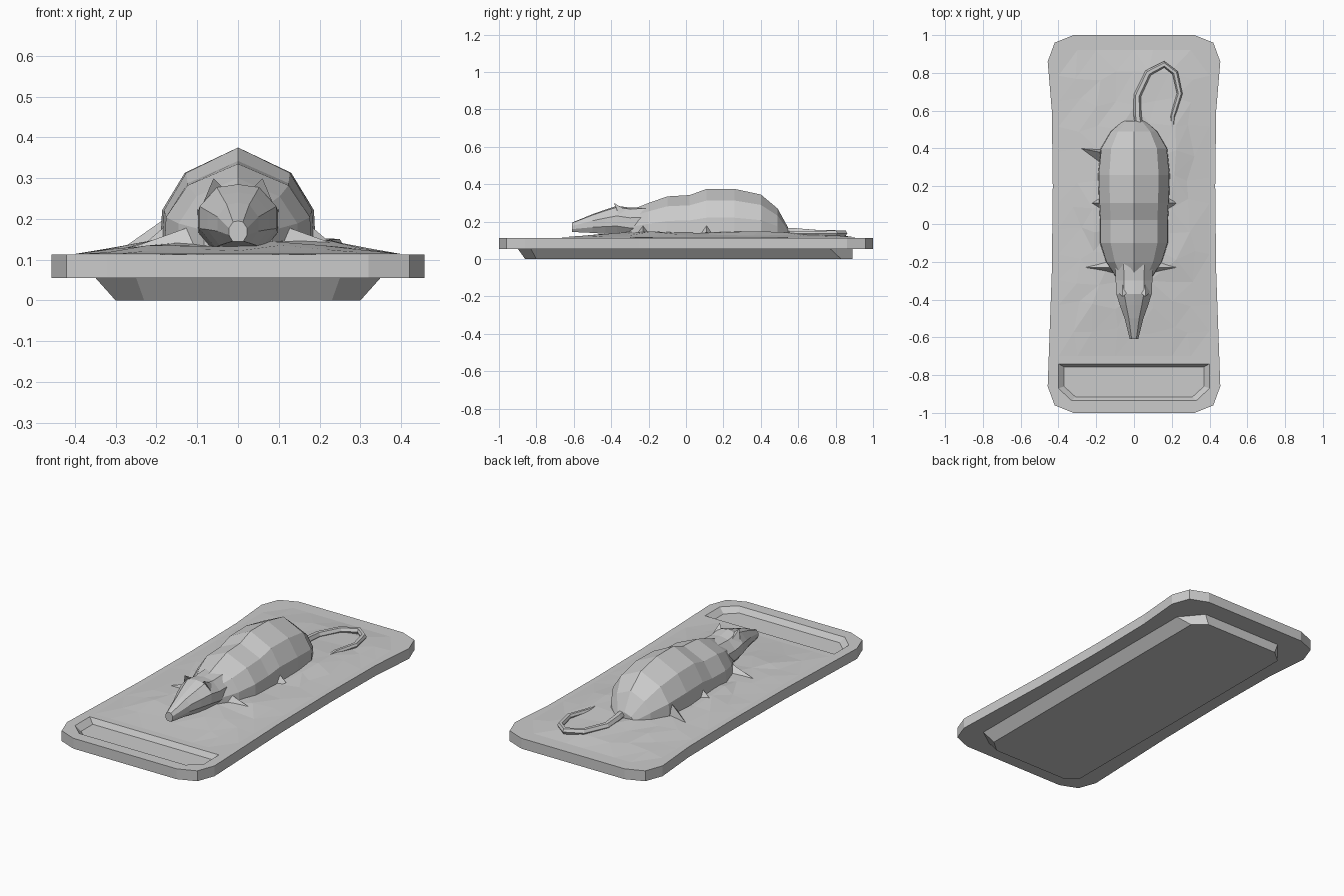
import bpy, bmesh, math, random
from mathutils import Vector

random.seed(4)
cube = bpy.data.objects.get("Cube")
if cube:
    bpy.data.objects.remove(cube, do_unlink=True)

grey = bpy.data.materials.new("light_grey")
grey.use_nodes = True
grey.diffuse_color = (0.6, 0.6, 0.6, 1)
grey.node_tree.nodes["Principled BSDF"].inputs["Base Color"].default_value = (0.6, 0.6, 0.6, 1)


def finish(name, bm):
    bmesh.ops.recalc_face_normals(bm, faces=bm.faces)
    mesh = bpy.data.meshes.new(name)
    bm.to_mesh(mesh)
    bm.free()
    mesh.materials.append(grey)
    obj = bpy.data.objects.new(name, mesh)
    bpy.context.collection.objects.link(obj)
    return obj


def ring(bm, half, z):
    """Closed loop from its +x half, mirrored to -x."""
    pts = list(half) + [(-x, y) for x, y in reversed(half)]
    return [bm.verts.new((x, y, z)) for x, y in pts]


def bridge(bm, a, b, closed=True):
    n = len(a)
    for i in range(n if closed else n - 1):
        j = (i + 1) % n
        bm.faces.new((a[i], a[j], b[j], b[i]))


def loft(name, sections, closed=True):
    bm = bmesh.new()
    rings = [[bm.verts.new(p) for p in s] for s in sections]
    for a, b in zip(rings, rings[1:]):
        bridge(bm, a, b, closed)
    bm.faces.new(rings[0])
    bm.faces.new(rings[-1])
    return finish(name, bm)


def lerp_table(table, y):
    for a, b in zip(table, table[1:]):
        if a[0] <= y <= b[0]:
            t = (y - a[0]) / (b[0] - a[0])
            return [p + (q - p) * t for p, q in zip(a, b)]
    return table[0] if y < table[0][0] else table[-1]


# Tray slab with a sunken slot near the front
TOP = 0.113
outline = [(0.32, -1), (0.42, -0.96), (0.457, -0.86), (0.435, -0.25), (0.43, 0.2),
           (0.435, 0.6), (0.457, 0.86), (0.42, 0.96), (0.32, 1)]
slot_rim = [(0.33, -0.935), (0.4, -0.87), (0.4, -0.74)]
slot_floor = [(0.31, -0.915), (0.37, -0.86), (0.37, -0.757)]
bm = bmesh.new()
low, high = ring(bm, outline, 0.055), ring(bm, outline, TOP)
rim, floor = ring(bm, slot_rim, TOP), ring(bm, slot_floor, 0.085)
bridge(bm, low, high)
bridge(bm, rim, floor)
bm.faces.new(low)
bm.faces.new(floor)
edges = [bm.edges.get((r[i - 1], r[i])) for r in (high, rim) for i in range(len(r))]
bmesh.ops.triangle_fill(bm, edges=edges, use_beauty=True)
finish("tray", bm)

# Tapered foot under the tray
bm = bmesh.new()
a = ring(bm, [(0.23, -0.86), (0.3, -0.8), (0.3, 0.83), (0.23, 0.89)], 0)
b = ring(bm, [(0.25, -0.9), (0.35, -0.83), (0.35, 0.77), (0.25, 0.89)], 0.056)
bridge(bm, a, b)
bm.faces.new(a)
bm.faces.new(b)
finish("tray_foot", bm)

# Body: y, half width, top height
body = [(-0.3, 0.085, 0.26), (-0.2, 0.15, 0.3), (-0.1, 0.182, 0.335), (0.02, 0.182, 0.342),
        (0.11, 0.187, 0.375), (0.26, 0.192, 0.375), (0.4, 0.178, 0.345),
        (0.49, 0.125, 0.27), (0.545, 0.06, 0.17)]
arch = [(0, 1), (0.68, 0.77), (0.97, 0.43), (1, 0.0)]
arch = arch + [(-u, v) for u, v in reversed(arch[1:])]
BASE = 0.105
loft("body", [[(w * u, y, BASE + (t - BASE) * v) for u, v in arch] for y, w, t in body])

# Head: y, half width, bottom, top
head = [(-0.61, 0.022, 0.145, 0.195), (-0.5, 0.05, 0.14, 0.24), (-0.43, 0.075, 0.135, 0.265),
        (-0.37, 0.094, 0.13, 0.285), (-0.3, 0.097, 0.12, 0.275), (-0.2, 0.1, 0.12, 0.28)]
octagon = [(0.6, 0), (1, 0.3), (1, 0.65), (0.55, 0.95), (0, 1)]
octagon = octagon + [(-u, v) for u, v in reversed(octagon[:-1])]
loft("head", [[(w * u, y, lo + (hi - lo) * v) for u, v in octagon] for y, w, lo, hi in head])


def spike(name, base, tip):
    bm = bmesh.new()
    verts = [bm.verts.new(p) for p in base]
    top = bm.verts.new(tip)
    bm.faces.new(verts)
    for i in range(len(verts)):
        bm.faces.new((verts[i - 1], verts[i], top))
    finish(name, bm)


# Ears and paws on both sides
for side, s in (("left", 1), ("right", -1)):
    spike(side + "_ear", [(s * 0.03, -0.36, 0.27), (s * 0.085, -0.36, 0.24), (s * 0.06, -0.3, 0.25)],
          (s * 0.06, -0.385, 0.3))
    spike(side + "_mid_paw", [(s * 0.17, 0.06, 0.12), (s * 0.17, 0.16, 0.12), (s * 0.17, 0.11, 0.19)],
          (s * 0.222, 0.11, 0.145))
    spike(side + "_front_paw", [(s * 0.1, -0.28, 0.11), (s * 0.14, -0.17, 0.11), (s * 0.12, -0.23, 0.18)],
          (s * 0.26, -0.23, 0.13))
spike("hind_foot", [(-0.17, 0.29, 0.11), (-0.17, 0.4, 0.11), (-0.18, 0.38, 0.2)], (-0.28, 0.4, 0.13))

# Tail swept along a hooked path
path = [Vector(p) for p in [(0.03, 0.5, 0.15), (0.018, 0.58, 0.148), (0.018, 0.68, 0.14), (0.075, 0.8, 0.138),
                            (0.16, 0.845, 0.138), (0.218, 0.8, 0.138), (0.242, 0.69, 0.138),
                            (0.205, 0.57, 0.135), (0.2, 0.46, 0.13)]]
sections = []
for i, p in enumerate(path):
    d = path[min(i + 1, len(path) - 1)] - path[max(i - 1, 0)]
    side = Vector((-d.y, d.x, 0)).normalized()
    r = 0.022 - 0.0012 * i
    sections.append([p + side * (r * math.cos(k)) + Vector((0, 0, r * math.sin(k)))
                     for k in [math.tau * j / 6 for j in range(6)]])
loft("tail", sections)

# Crumpled bedding: a coarse faceted mound that peaks around the animal
mound = [(-0.7, 0.0, 0.0), (-0.45, 0.02, 0.0), (-0.2, 0.035, 0.0), (0.15, 0.035, 0.0),
         (0.45, 0.033, 0.0), (0.75, 0.022, 0.0), (0.92, 0.0, 0.0)]
bm = bmesh.new()
nx, ny = 9, 13
grid = []
for j in range(ny):
    row = []
    for i in range(nx):
        x, y = -0.4 + 0.8 * i / (nx - 1), -0.7 + 1.62 * j / (ny - 1)
        z = TOP + 0.001
        if 0 < i < nx - 1 and 0 < j < ny - 1:
            rise = lerp_table(mound, y)[1] * min(1, (0.4 - abs(x)) / 0.2)
            z += rise * random.uniform(0.65, 1.05)
            x += random.uniform(-0.025, 0.025)
            y += random.uniform(-0.03, 0.03)
        row.append(bm.verts.new((x, y, z)))
    grid.append(row)
for a, b in zip(grid, grid[1:]):
    bridge(bm, a, b, closed=False)
bmesh.ops.triangulate(bm, faces=bm.faces)
bedding = finish("bedding", bm)
if bedding.data.polygons[0].normal.z < 0:
    bedding.data.flip_normals()
